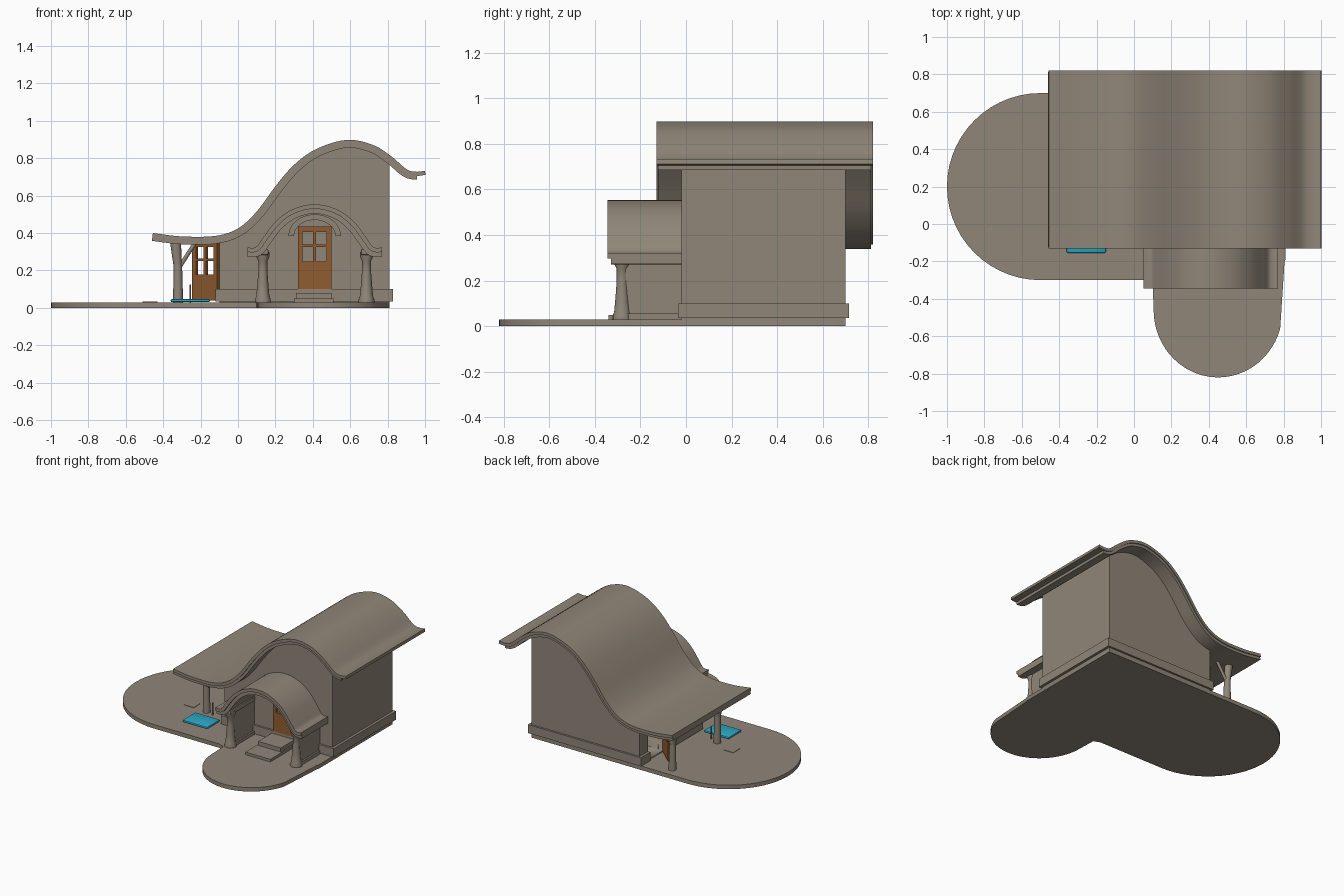
import bpy, bmesh, math
from mathutils import Vector, Matrix

if "Cube" in bpy.data.objects:
    bpy.data.objects.remove(bpy.data.objects["Cube"])


def material(name, rgb):
    m = bpy.data.materials.new(name)
    m.diffuse_color = (*rgb, 1)
    m.use_nodes = True
    m.node_tree.nodes["Principled BSDF"].inputs["Base Color"].default_value = m.diffuse_color
    return m


CLAY = material("clay", (0.28, 0.24, 0.19))
WOOD = material("door_wood", (0.28, 0.11, 0.03))
BLUE = material("blue_mat", (0.025, 0.40, 0.56))


def finish(name, bm, mat, matrix=None):
    bmesh.ops.recalc_face_normals(bm, faces=bm.faces[:])
    me = bpy.data.meshes.new(name)
    bm.to_mesh(me)
    bm.free()
    me.materials.append(mat)
    for p in me.polygons:
        p.use_smooth = True
    me.set_sharp_from_angle(angle=math.radians(30))
    ob = bpy.data.objects.new(name, me)
    bpy.context.collection.objects.link(ob)
    if matrix:
        ob.matrix_world = matrix
    return ob


def prism(name, pts, axis, a, b, mat=CLAY):
    """Extrude a flat outline along y (front profiles) or z (plans)."""
    bm = bmesh.new()
    place = (lambda p, t: (p[0], t, p[1])) if axis == 'y' else (lambda p, t: (p[0], p[1], t))
    face = bm.faces.new([bm.verts.new(place(p, a)) for p in pts])
    r = bmesh.ops.extrude_face_region(bm, geom=[face])
    d = (0, b - a, 0) if axis == 'y' else (0, 0, b - a)
    bmesh.ops.translate(bm, vec=d, verts=[v for v in r['geom'] if isinstance(v, bmesh.types.BMVert)])
    return finish(name, bm, mat)


def boxes(name, items, mat=CLAY, matrix=None, bevel=0.0):
    bm = bmesh.new()
    for x0, x1, y0, y1, z0, z1 in items:
        m = Matrix.Translation(((x0 + x1) / 2, (y0 + y1) / 2, (z0 + z1) / 2)) @ \
            Matrix.Diagonal((x1 - x0, y1 - y0, z1 - z0, 1))
        bmesh.ops.create_cube(bm, size=1, matrix=m)
    if bevel:
        bmesh.ops.bevel(bm, geom=bm.edges[:], offset=bevel, segments=2, affect='EDGES', profile=0.5)
    return finish(name, bm, mat, matrix)


def limbs(name, items):
    """Tapered round limbs, each from p to q."""
    bm = bmesh.new()
    for p, q, r0, r1 in items:
        p, q = Vector(p), Vector(q)
        rot = (q - p).to_track_quat('Z', 'Y').to_matrix().to_4x4()
        bmesh.ops.create_cone(bm, cap_ends=True, segments=20, radius1=r0, radius2=r1,
                              depth=(q - p).length, matrix=Matrix.Translation((p + q) / 2) @ rot)
    return finish(name, bm, CLAY)


def lathe(name, x, y, prof):
    bm = bmesh.new()
    vs = [bm.verts.new((x + r, y, z)) for r, z in prof]
    es = [bm.edges.new(e) for e in zip(vs, vs[1:])]
    bmesh.ops.spin(bm, geom=vs + es, cent=(x, y, 0), axis=(0, 0, 1), angle=2 * math.pi, steps=20)
    bmesh.ops.remove_doubles(bm, verts=bm.verts[:], dist=0.0005)
    return finish(name, bm, CLAY)


def smooth_line(pts, n=6):
    """Catmull-Rom curve through the points."""
    P = [Vector(p) for p in pts]
    P = [2 * P[0] - P[1]] + P + [2 * P[-1] - P[-2]]
    out = []
    for i in range(1, len(P) - 2):
        a, b, c, d = P[i - 1:i + 3]
        for k in range(n):
            t = k / n
            out.append(0.5 * (2 * b + (c - a) * t + (2 * a - 5 * b + 4 * c - d) * t * t
                              + (3 * b - a - 3 * c + d) * t ** 3))
    return out + [P[-2]]


def offset(line, d):
    out = []
    for i, p in enumerate(line):
        t = (line[min(i + 1, len(line) - 1)] - line[max(i - 1, 0)]).normalized()
        out.append(p + Vector((t.y, -t.x)) * d)
    return out


def sheet(name, line, d0, d1, y0, y1):
    return prism(name, offset(line, d0) + offset(line, d1)[::-1], 'y', y0, y1)


def arc(cx, cy, rx, ry, a0, a1, n=28):
    return [(cx + rx * math.cos(math.radians(a0 + (a1 - a0) * i / n)),
             cy + ry * math.sin(math.radians(a0 + (a1 - a0) * i / n))) for i in range(n + 1)]


# Ground slab with a round left end and a round front lobe
prism("ground_slab", [(0.81, 0.7)] + arc(-0.5, 0.2, 0.5, 0.5, 90, 270) + [(0.05, -0.3), (0.1, -0.32)]
      + arc(0.45, -0.46, 0.345, 0.36, 180, 344) + [(0.805, -0.2), (0.81, -0.19)], 'z', 0, 0.03)
boxes("ground_tile", [(-0.51, -0.43, 0.08, 0.16, 0.02, 0.033)])

# Main wavy roof in two layers
roof = smooth_line([(-0.455, 0.40), (-0.3, 0.382), (-0.12, 0.385), (0, 0.425), (0.1, 0.515), (0.2, 0.65),
                    (0.3, 0.765), (0.42, 0.85), (0.58, 0.898), (0.72, 0.872), (0.82, 0.81),
                    (0.9, 0.742), (0.95, 0.728), (1.0, 0.733)])
sheet("roof_upper", roof, 0, 0.022, -0.13, 0.82)
sheet("roof_lower", [p for p in roof if p.x < 0.96], 0.019, 0.042, -0.122, 0.812)

# House body follows the roof underside
under = [p for p in offset(roof, 0.035) if -0.1 < p.x < 0.81]
house = prism("house_walls", [(-0.1, 0.03), (-0.1, under[0].y)] + [tuple(p) for p in under]
              + [(0.81, under[-1].y), (0.81, 0.03)], 'y', -0.02, 0.7)

# Side doorway recess
cutter = boxes("doorway_cutter", [(-0.2, 0.15, 0.42, 0.60, 0.04, 0.35)])
cutter.hide_render = True
cutter.hide_viewport = True
mod = house.modifiers.new("doorway", 'BOOLEAN')
mod.operation = 'DIFFERENCE'
mod.object = cutter
mod.solver = 'EXACT'

# Plinth, open at the side doorway
boxes("plinth", [(-0.12, 0.83, -0.035, 0.02, 0.035, 0.1), (-0.12, 0.83, 0.66, 0.715, 0.035, 0.1),
                 (0.77, 0.83, -0.035, 0.715, 0.035, 0.1), (-0.12, -0.06, -0.035, 0.42, 0.035, 0.1),
                 (-0.12, -0.06, 0.60, 0.715, 0.035, 0.1)])


def door(name, w, h, matrix):
    # Stiles, rails and a solid lower panel leave four window openings
    s, t = 0.026, 0.009
    boxes(name, [(0, s, -t, t, 0, h), (w - s, w, -t, t, 0, h), (s, w - s, -t, t, 0, h * 0.44),
                 (s, w - s, -t, t, h * 0.91, h), (w / 2 - 0.008, w / 2 + 0.008, -t, t, h * 0.44, h * 0.91),
                 (s, w - s, -t, t, h * 0.67, h * 0.715)], WOOD, matrix)


door("front_door", 0.18, 0.335, Matrix.Translation((0.32, -0.03, 0.1)))
door("open_side_door", 0.18, 0.315, Matrix.Translation((-0.105, 0.42, 0.04))
     @ Matrix.Rotation(math.radians(138), 4, 'Z'))

# Arched trim above the front door
prism("door_arch_trim", arc(0.41, 0.385, 0.14, 0.115, 0, 180) + arc(0.41, 0.385, 0.11, 0.085, 180, 0),
      'y', -0.03, -0.01)

# Porch roof
half = [(0.05, 0.322), (0.095, 0.325), (0.13, 0.37), (0.19, 0.45), (0.26, 0.51), (0.34, 0.544)]
porch = smooth_line(half + [(0.41, 0.553)] + [(0.82 - x, z) for x, z in half[::-1]])
sheet("porch_roof", porch, 0, 0.024, -0.345, -0.015)
sheet("porch_arch", porch, 0.02, 0.05, -0.33, -0.015)

# Porch columns, capitals and side walls, mirrored about the door
for side, s in (("left", -1), ("right", 1)):
    cx = 0.41 + s * 0.277
    lathe(f"porch_column_{side}", cx, -0.28,
          [(0, 0.03), (0.042, 0.03), (0.042, 0.045), (0.035, 0.065), (0.03, 0.12), (0.024, 0.2),
           (0.024, 0.25), (0.034, 0.27), (0.036, 0.30), (0, 0.30)])
    a, b = sorted((cx - s * 0.03, cx + s * 0.065))
    boxes(f"porch_capital_{side}", [(a, b, -0.32, -0.02, 0.282, 0.315)], bevel=0.008)
    boxes(f"porch_side_wall_{side}", [(cx - 0.018, cx + 0.018, -0.28, -0.02, 0.03, 0.30),
                                      (cx - 0.03, cx + 0.03, -0.28, -0.02, 0.03, 0.055)])

# Porch steps
boxes("porch_steps", [(0.30, 0.51, -0.34, -0.03, 0.03, 0.05), (0.31, 0.50, -0.2, -0.03, 0.03, 0.08)])

# Forked posts under the low roof
for label, y in (("front", 0.08), ("back", 0.62)):
    limbs(f"{label}_post", [((-0.32, y, 0.02), (-0.322, y, 0.23), 0.027, 0.023),
                            ((-0.322, y, 0.22), (-0.335, y, 0.365), 0.022, 0.03),
                            ((-0.315, y, 0.215), (-0.225, y, 0.355), 0.011, 0.011)])

# Blue mat and a thin stake beside it
boxes("blue_mat", [(-0.36, -0.15, -0.155, 0.0, 0.031, 0.047)], BLUE, bevel=0.007)
limbs("stake", [((-0.255, 0.06, 0.02), (-0.255, 0.06, 0.125), 0.004, 0.004)])
